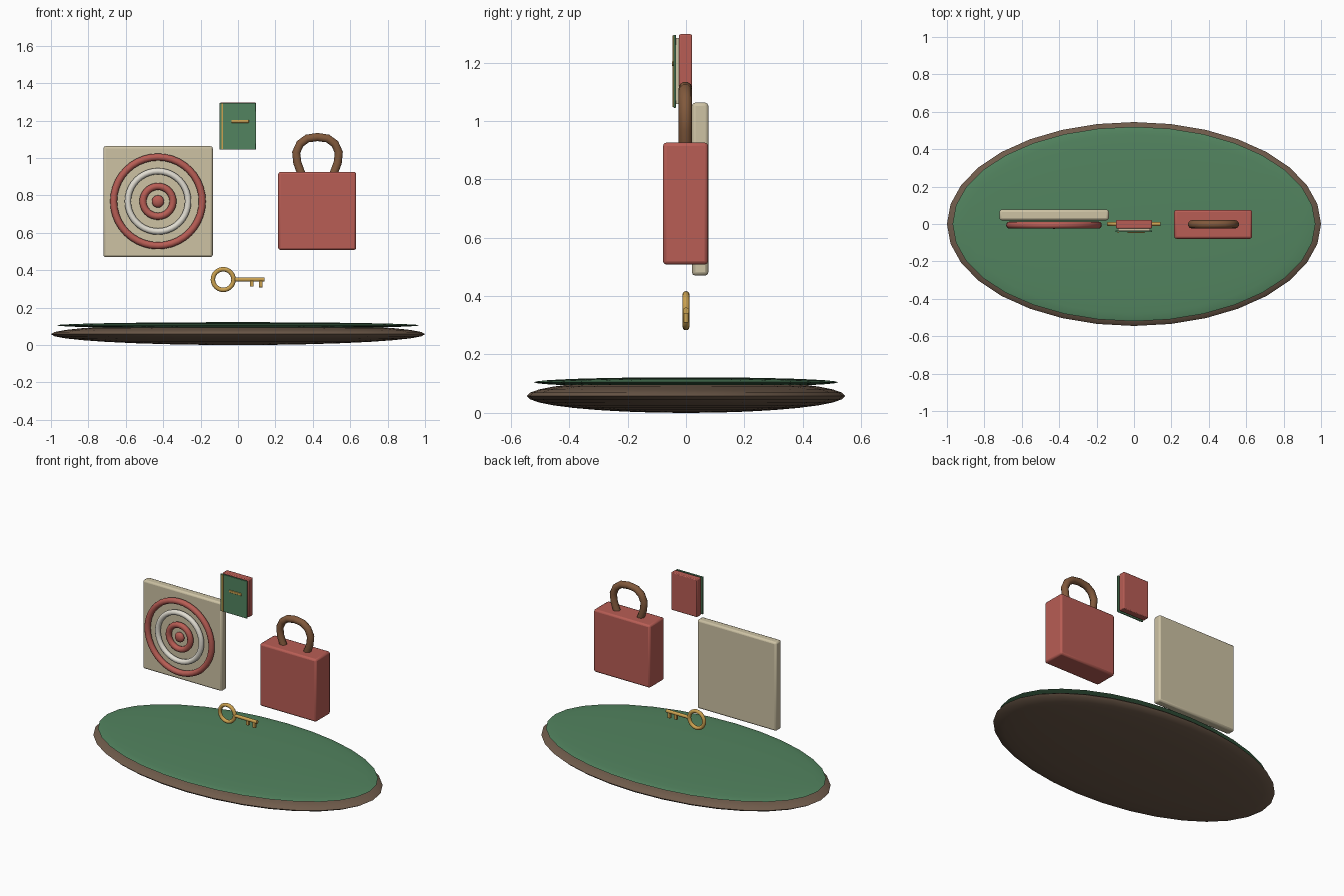
import bpy
from math import pi, radians

if "Cube" in bpy.data.objects:
    bpy.data.objects.remove(bpy.data.objects["Cube"])


def material(name, rgb):
    m = bpy.data.materials.new(name)
    m.diffuse_color = (*rgb, 1)
    m.use_nodes = True
    m.node_tree.nodes["Principled BSDF"].inputs["Base Color"].default_value = m.diffuse_color
    return m


RED = material("red", (0.48, 0.11, 0.09))
GREEN = material("green", (0.085, 0.23, 0.115))
CREAM = material("cream", (0.61, 0.54, 0.37))
WHITE = material("white", (0.75, 0.72, 0.64))
WOOD = material("dark_wood", (0.16, 0.105, 0.07))
LEATHER = material("leather", (0.22, 0.10, 0.045))
GOLD = material("gold", (0.60, 0.36, 0.08))


def finish(name, mat):
    ob = bpy.context.object
    ob.name = name
    ob.data.materials.append(mat)
    bpy.ops.object.shade_smooth_by_angle(angle=radians(40))
    return ob


def box(name, lo, hi, mat, bevel=0.0):
    mid = [(a + b) / 2 for a, b in zip(lo, hi)]
    bpy.ops.mesh.primitive_cube_add(size=1, location=mid)
    bpy.context.object.scale = [b - a for a, b in zip(lo, hi)]
    bpy.ops.object.transform_apply(location=False, rotation=False, scale=True)
    ob = finish(name, mat)
    if bevel:
        mod = ob.modifiers.new("bevel", 'BEVEL')
        mod.width, mod.segments = bevel, 2


def ellipsoid(name, loc, radii, mat, seg=32, rings=16):
    bpy.ops.mesh.primitive_uv_sphere_add(segments=seg, ring_count=rings, radius=1, location=loc)
    bpy.context.object.scale = radii
    bpy.ops.object.transform_apply(location=False, rotation=False, scale=True)
    finish(name, mat)


def ring(name, loc, major, minor, mat):
    bpy.ops.mesh.primitive_torus_add(location=loc, rotation=(pi / 2, 0, 0), major_radius=major,
                                     minor_radius=minor, major_segments=40, minor_segments=12)
    finish(name, mat)


# oval base with felt top
ellipsoid("base_rim", (0, 0, 0.058), (1.0, 0.545, 0.058), WOOD)
ellipsoid("felt_top", (0, 0, 0.105), (0.97, 0.52, 0.017), GREEN)

# target board, rings and bullseye
box("target_board", (-0.72, 0.02, 0.47), (-0.135, 0.077, 1.063), CREAM, 0.012)
rings = [("outer_ring", 0.237, 0.019, RED), ("middle_ring", 0.161, 0.017, WHITE),
         ("inner_ring", 0.080, 0.019, RED)]
for name, major, minor, mat in rings:
    ring(name, (-0.428, -0.006, 0.768), major, minor, mat)
ellipsoid("bullseye", (-0.428, -0.006, 0.768), (0.033, 0.02, 0.033), RED, 20, 10)

# book
box("book_body", (-0.096, -0.024, 1.045), (0.096, 0.021, 1.297), RED, 0.005)
box("book_pages", (-0.085, -0.035, 1.058), (0.085, -0.022, 1.284), CREAM)
box("book_cover", (-0.099, -0.043, 1.045), (0.096, -0.034, 1.295), GREEN, 0.002)
box("spine_strip", (-0.088, -0.047, 1.048), (-0.079, -0.041, 1.292), GOLD)
box("clasp", (-0.036, -0.048, 1.188), (0.058, -0.041, 1.204), GOLD, 0.003)

# bag body
box("bag_body", (0.215, -0.079, 0.508), (0.632, 0.076, 0.926), RED, 0.012)

# bag handle: round tube along a mirrored arch
half = [(0.086, 0.915), (0.108, 0.975), (0.114, 1.03), (0.093, 1.076), (0.055, 1.104)]
arch = [(-x, z) for x, z in half] + [(0, 1.112)] + [(x, z) for x, z in reversed(half)]
curve = bpy.data.curves.new("bag_handle", 'CURVE')
curve.dimensions = '3D'
curve.bevel_depth = 0.023
curve.bevel_resolution = 3
curve.use_fill_caps = True
spline = curve.splines.new('POLY')
spline.points.add(len(arch) - 1)
for p, (x, z) in zip(spline.points, arch):
    p.co = (0.425 + x, -0.002, z, 1)
spline.use_smooth = True
curve.materials.append(LEATHER)
bpy.context.collection.objects.link(bpy.data.objects.new("bag_handle", curve))

# key: bow, shaft and two teeth
ring("key_bow", (-0.079, 0, 0.35), 0.055, 0.012, GOLD)
bpy.ops.mesh.primitive_cylinder_add(vertices=16, radius=0.011, depth=0.16,
                                    location=(0.063, 0, 0.35), rotation=(0, pi / 2, 0))
finish("key_shaft", GOLD)
for i, (x, z) in enumerate([(0.073, 0.312), (0.122, 0.308)]):
    box(f"key_tooth_{i + 1}", (x - 0.01, -0.008, z), (x + 0.01, 0.008, 0.348), GOLD, 0.002)
